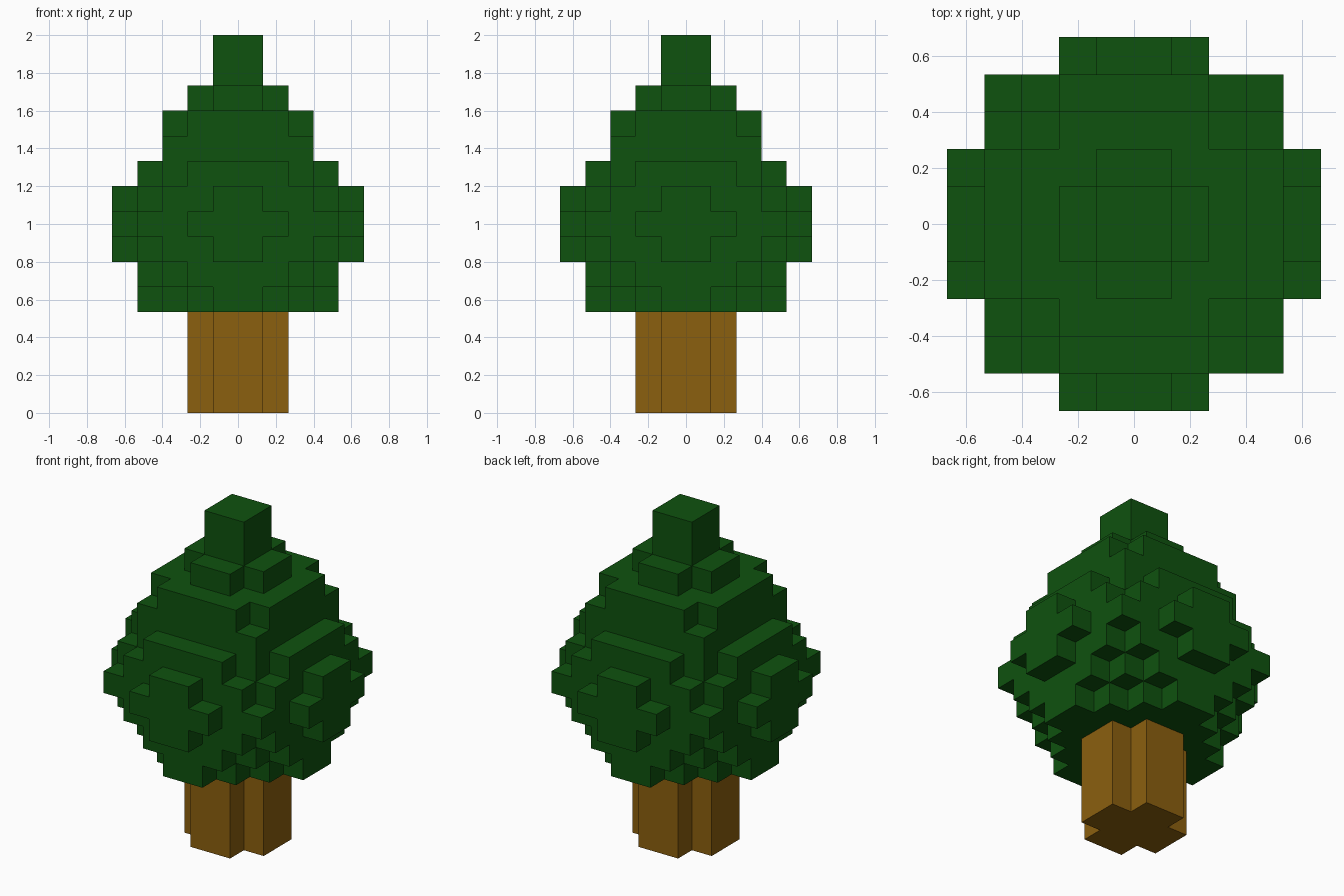
import bpy
import bmesh

cube = bpy.data.objects.get("Cube")
if cube:
    bpy.data.objects.remove(cube, do_unlink=True)

UNIT = 2.0 / 15.0  # edge of one block


def make_material(name, rgb):
    mat = bpy.data.materials.new(name)
    mat.use_nodes = True
    colour = (*rgb, 1.0)
    mat.diffuse_color = colour
    bsdf = mat.node_tree.nodes["Principled BSDF"]
    bsdf.inputs["Base Color"].default_value = colour
    bsdf.inputs["Roughness"].default_value = 0.9
    return mat


def fill_layers(layers):
    """Each layer: (bottom, top, half widths in x for rows going out from y = 0)."""
    blocks = set()
    for bottom, top, rows in layers:
        for z in range(bottom, top):
            for row, half in enumerate(rows):
                for x in range(-half, half):
                    blocks.add((x, row, z))
                    blocks.add((x, -row - 1, z))
    return blocks


def build_blocks(name, layers, material):
    """Make the outer skin of the filled blocks as one mesh."""
    blocks = fill_layers(layers)
    bm = bmesh.new()
    verts = {}

    def vert(p):
        if p not in verts:
            verts[p] = bm.verts.new([c * UNIT for c in p])
        return verts[p]

    for block in blocks:
        for axis in range(3):
            u, v = (axis + 1) % 3, (axis + 2) % 3
            for side in (0, 1):
                neighbour = list(block)
                neighbour[axis] += 1 if side else -1
                if tuple(neighbour) in blocks:
                    continue
                corners = []
                for du, dv in ((0, 0), (1, 0), (1, 1), (0, 1)):
                    p = list(block)
                    p[axis] += side
                    p[u] += du
                    p[v] += dv
                    corners.append(vert(tuple(p)))
                bm.faces.new(corners if side else corners[::-1])

    mesh = bpy.data.meshes.new(name)
    bm.to_mesh(mesh)
    bm.free()
    mesh.materials.append(material)
    obj = bpy.data.objects.new(name, mesh)
    bpy.context.collection.objects.link(obj)
    return obj


green = make_material("leaf_green", (0.0045, 0.085, 0.0045))
brown = make_material("bark_brown", (0.26, 0.115, 0.0045))

# Cross-shaped trunk
build_blocks("trunk", [(0, 4, (2, 1))], brown)

# Stepped foliage, bottom to top
build_blocks("foliage", [
    (4, 5, (4, 3, 2, 1)),
    (5, 6, (4, 4, 3, 2)),
    (6, 7, (5, 4, 4, 3, 1)),
    (7, 8, (5, 5, 4, 4, 2)),
    (8, 9, (5, 4, 4, 3, 1)),
    (9, 10, (4, 4, 3, 2)),
    (10, 11, (3, 3, 3)),
    (11, 12, (3, 3, 2)),
    (12, 13, (2, 1)),
    (13, 15, (1,)),
], green)
